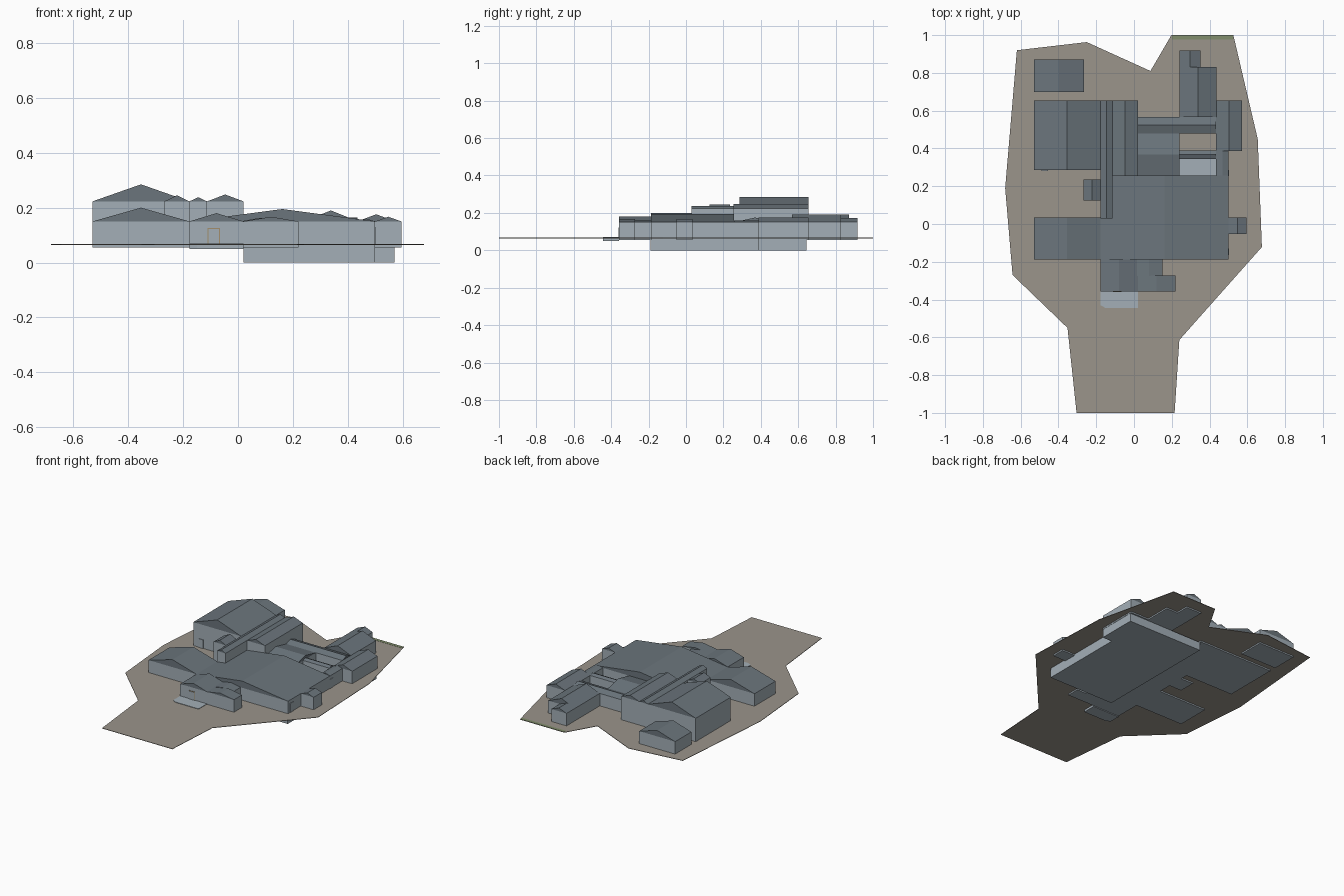
import bpy, bmesh

cube = bpy.data.objects.get("Cube")
if cube:
    bpy.data.objects.remove(cube, do_unlink=True)


def material(name, rgb):
    m = bpy.data.materials.new(name)
    m.use_nodes = True
    m.diffuse_color = (*rgb, 1)
    m.node_tree.nodes["Principled BSDF"].inputs["Base Color"].default_value = (*rgb, 1)
    return m


WALL = material("pale blue grey wall", (.37, .43, .475))
ROOF = material("slate roof", (.147, .178, .202))
EARTH = material("brown ground", (.325, .298, .26))
GRASS = material("grass green", (.22, .27, .15))
FRAME = material("tan door frame", (.36, .27, .15))

BASE, GROUND, LOW, HIGH = .055, .067, .15, .223


def finish(name, bm, mats):
    bmesh.ops.recalc_face_normals(bm, faces=bm.faces)
    me = bpy.data.meshes.new(name)
    bm.to_mesh(me)
    bm.free()
    for m in mats:
        me.materials.append(m)
    ob = bpy.data.objects.new(name, me)
    bpy.context.scene.collection.objects.link(ob)
    return ob


def prism(name, outline, z0, z1, mat):
    """Flat outline raised from z0 to z1."""
    bm = bmesh.new()
    face = bm.faces.new([bm.verts.new((x, y, z0)) for x, y in outline])
    top = bmesh.ops.extrude_face_region(bm, geom=[face])["geom"]
    for v in top:
        if isinstance(v, bmesh.types.BMVert):
            v.co.z = z1
    return finish(name, bm, [mat])


def box(name, x0, x1, y0, y1, z0, z1, mat):
    return prism(name, [(x0, y0), (x1, y0), (x1, y1), (x0, y1)], z0, z1, mat)


def house(name, x0, x1, y0, y1, eave, ridge, along="y"):
    """Walls under a gabled roof; everything above the eaves is slate."""
    bm = bmesh.new()
    ring = [(x0, y0), (x1, y0), (x1, y1), (x0, y1)]
    if along == "x":
        ring = ring[1:] + ring[:1]
    b = [bm.verts.new((x, y, BASE)) for x, y in ring]
    t = [bm.verts.new((x, y, eave)) for x, y in ring]
    # ridge ends sit over the middle of two opposite sides
    r = []
    for i in (0, 2):
        mid = (t[i].co + t[i + 1].co) / 2
        r.append(bm.verts.new((mid.x, mid.y, ridge)))
    bm.faces.new(b)
    for i in range(4):
        j = (i + 1) % 4
        bm.faces.new((b[i], b[j], t[j], t[i]))
    for f in ((t[0], t[1], r[0]), (t[2], t[3], r[1]),
              (t[1], t[2], r[1], r[0]), (t[3], t[0], r[0], r[1])):
        bm.faces.new(f).material_index = 1
    return finish(name, bm, [WALL, ROOF])


# Site
site = [(-.62, .92), (-.25, .963), (.087, .81), (.198, 1), (.526, 1),
        (.655, .45), (.677, -.122), (.24, -.614), (.215, -1), (-.304, -1),
        (-.352, -.55), (-.643, -.27), (-.682, .19)]
prism("ground", site, GROUND - .003, GROUND, EARTH)
box("grass_verge", .2, .525, .978, .999, GROUND, GROUND + .001, GRASS)

# Basement
box("basement_main", .02, .5, -.19, .645, 0, BASE, WALL)
box("basement_side", .5, .57, .385, .645, 0, BASE, WALL)

# Two-storey part
house("tall_hall", -.53, -.177, .285, .655, HIGH, .285)
house("stair_annex", -.268, -.177, .125, .235, HIGH, .245)
house("upper_corridor", -.177, -.113, .03, .655, HIGH, .238)
house("upper_rooms", -.113, .02, .255, .655, HIGH, .248)

# Single-storey front and main part
house("main_hall", -.177, .5, -.187, .257, LOW, .195)
house("left_wing", -.53, -.177, -.187, .035, LOW, .2)
house("entrance_block", -.177, .02, -.357, -.187, LOW, .18)
house("front_link", .01, .15, -.275, -.187, LOW, .163)
house("front_office", .02, .22, -.357, -.272, LOW, .167)
house("side_bay", .5, .595, -.052, .035, LOW, .167)

# Wings around the two courtyards
house("court_left_wing", .02, .24, .257, .48, LOW, .175, "x")
house("court_corridor", .1, .435, .345, .39, LOW, .16, "x")
house("court_back_wing", .02, .435, .48, .567, LOW, .165, "x")
house("court_side_wing", .435, .5, .257, .39, LOW, .16)
house("east_wing", .435, .572, .387, .655, LOW, .176)
house("back_wing", .24, .437, .567, .83, LOW, .19)
house("back_room", .24, .352, .82, .918, LOW, .172)
house("storage_house", -.53, -.265, .7, .872, LOW, .19)

# Paved floors
box("courtyard_floor", .24, .435, .257, .345, BASE, .075, WALL)
prism("entrance_terrace", [(-.177, -.357), (-.177, -.43), (-.15, -.445), (.02, -.445), (.02, -.357)],
      .05, GROUND + .003, WALL)

# Doors
box("front_door_frame", -.112, -.066, -.359, -.356, GROUND, .126, FRAME)
box("front_door", -.108, -.07, -.361, -.356, GROUND, .122, WALL)
box("hall_door", -.49, -.455, .281, .286, GROUND, .125, WALL)
for i, y in enumerate((-.147, .27)):
    box(f"side_door_{i}", .499, .503, y - .016, y + .016, GROUND, .128, WALL)
